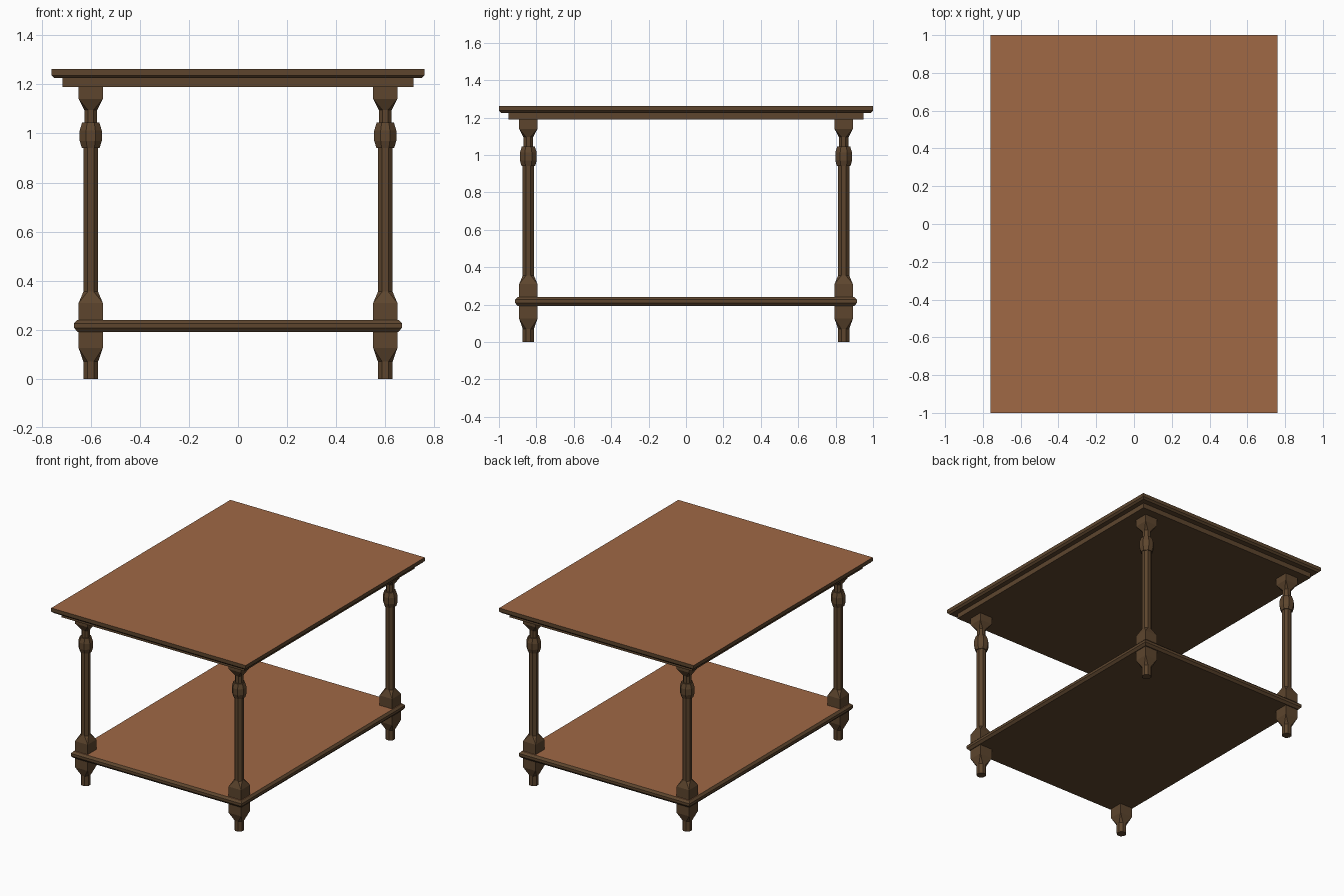
import bpy, bmesh
from math import cos, sin, pi, tan

if "Cube" in bpy.data.objects:
    bpy.data.objects.remove(bpy.data.objects["Cube"])


def material(name, rgb):
    m = bpy.data.materials.new(name)
    m.use_nodes = True
    m.diffuse_color = (*rgb, 1)
    m.node_tree.nodes["Principled BSDF"].inputs["Base Color"].default_value = (*rgb, 1)
    return m


light_wood = material("light wood", (0.35, 0.14, 0.06))
dark_wood = material("dark wood", (0.11, 0.06, 0.027))


def loft(name, rings, materials):
    """Skin a stack of equal rings, cap both ends and merge doubled points."""
    bm = bmesh.new()
    loops = [[bm.verts.new(p) for p in ring] for ring in rings]
    n = len(loops[0])
    for a, b in zip(loops, loops[1:]):
        for i in range(n):
            j = (i + 1) % n
            bm.faces.new((a[i], a[j], b[j], b[i]))
    bm.faces.new(loops[0][::-1])
    bm.faces.new(loops[-1])
    bmesh.ops.remove_doubles(bm, verts=bm.verts, dist=1e-5)
    bmesh.ops.recalc_face_normals(bm, faces=bm.faces)
    mesh = bpy.data.meshes.new(name)
    for m in materials:
        mesh.materials.append(m)
    # With two woods, only the upward face takes the second one
    for f in bm.faces:
        f.material_index = int(len(materials) > 1 and f.normal.z > 0.95)
    bm.to_mesh(mesh)
    bm.free()
    obj = bpy.data.objects.new(name, mesh)
    bpy.context.collection.objects.link(obj)
    return obj


def slab(name, x, y, profile, materials):
    """Rectangular board; profile lists (inset, height)."""
    corners = ((-1, -1), (1, -1), (1, 1), (-1, 1))
    loft(name, [[(sx * (x - d), sy * (y - d), z) for sx, sy in corners]
                for d, z in profile], materials)


def leg_ring(shape, r, z):
    """Eight points: a regular octagon, or a square with doubled corners."""
    k = r * tan(pi / 8) if shape == "round" else r
    quarter = ((r, -k), (r, k))
    return [(px * c - py * s, px * s + py * c, z)
            for c, s in ((cos(q * pi / 2), sin(q * pi / 2)) for q in range(4))
            for px, py in quarter]


# Table top, moulding below it and lower shelf
both = (dark_wood, light_wood)
slab("table_top", 0.76, 1.0, ((0.012, 1.225), (0, 1.237), (0, 1.262)), both)
slab("top_moulding", 0.715, 0.95, ((0, 1.19), (0, 1.225)), (dark_wood,))
slab("lower_shelf", 0.668, 0.913,
     ((0.014, 0.192), (0, 0.208), (0, 0.226), (0.014, 0.24)), both)

# Turned legs with square blocks
LEG = (("round", 0.03, 0), ("round", 0.03, 0.07), ("square", 0.049, 0.125),
       ("square", 0.049, 0.31), ("round", 0.03, 0.355), ("round", 0.03, 0.94),
       ("round", 0.036, 0.94), ("round", 0.045, 0.97), ("round", 0.045, 1.012),
       ("round", 0.035, 1.045), ("round", 0.026, 1.045), ("round", 0.026, 1.095),
       ("square", 0.049, 1.14), ("square", 0.049, 1.19))
for side, x in (("right", -0.6), ("left", 0.6)):
    for end, y in (("front", -0.843), ("back", 0.843)):
        leg = loft(f"{end}_{side}_leg", [leg_ring(*r) for r in LEG], (dark_wood,))
        leg.location = (x, y, 0)
